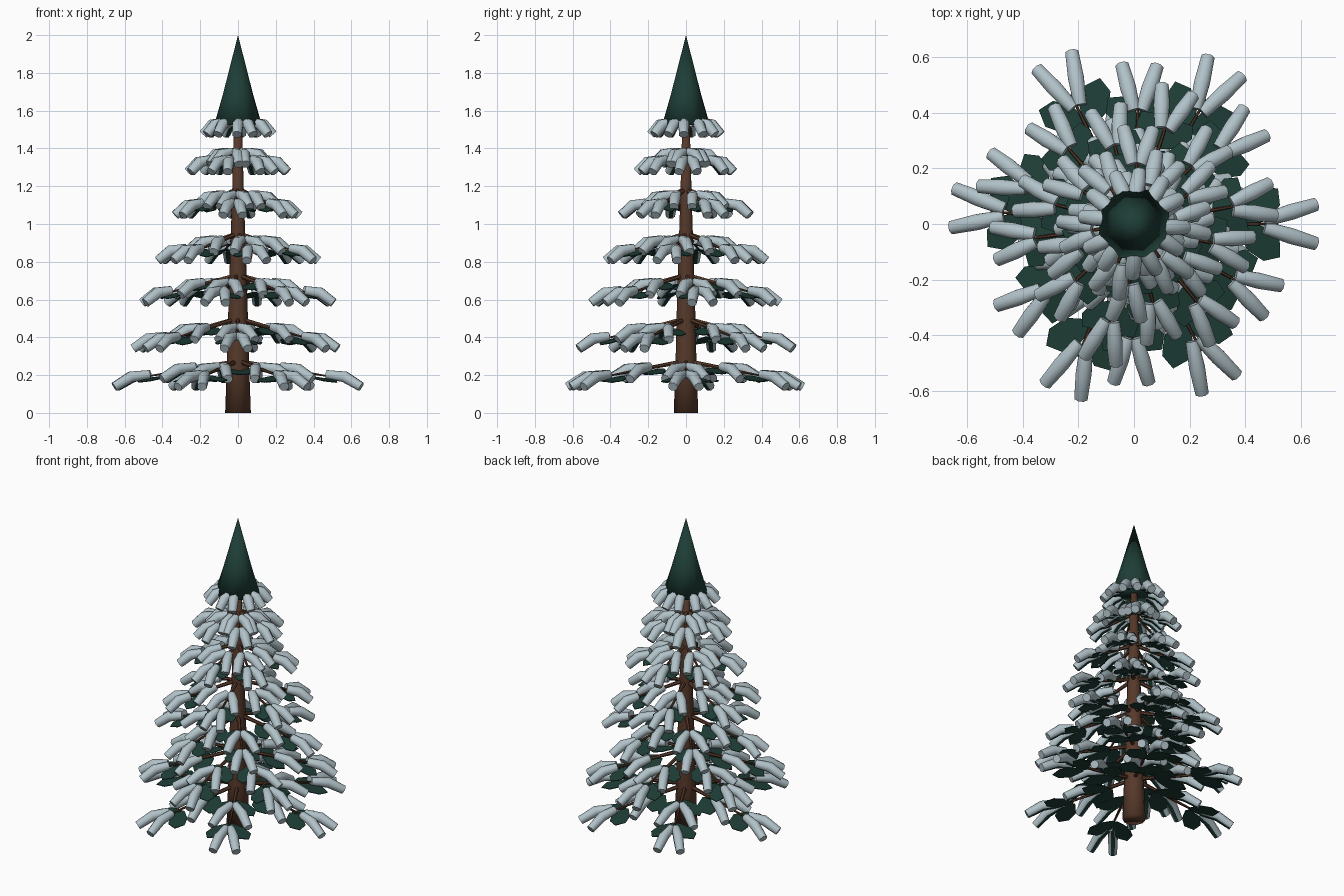
import bpy, bmesh, math, random
from mathutils import Vector

if "Cube" in bpy.data.objects:
    bpy.data.objects.remove(bpy.data.objects["Cube"])

random.seed(4)
UP = Vector((0, 0, 1))


def material(name, rgb):
    m = bpy.data.materials.new(name)
    m.diffuse_color = (*rgb, 1)
    m.use_nodes = True
    m.node_tree.nodes["Principled BSDF"].inputs["Base Color"].default_value = m.diffuse_color
    return m


BARK = material("bark brown", (0.095, 0.041, 0.023))
GREEN = material("needle green", (0.013, 0.047, 0.037))
SNOW = material("snow", (0.44, 0.54, 0.58))


def tube(bm, pts, radii, sides, under=0):
    """Sweep a ring along points; the lowest strip gets material 'under'."""
    rings = []
    for i, p in enumerate(pts):
        t = (pts[min(i + 1, len(pts) - 1)] - pts[max(i - 1, 0)]).normalized()
        ref = UP if abs(t.z) < 0.95 else Vector((0, 1, 0))
        side = t.cross(ref).normalized()
        up = side.cross(t)
        ring = []
        for k in range(sides):
            a = math.tau * (k - .5) / sides - math.pi / 2
            ring.append(bm.verts.new(p + radii[i] * (side * math.cos(a) + up * math.sin(a))))
        rings.append(ring)
    for a, b in zip(rings, rings[1:]):
        for k in range(sides):
            n = (k + 1) % sides
            f = bm.faces.new((a[k], a[n], b[n], b[k]))
            if k == 0:
                f.material_index = under
    bm.faces.new(rings[0])
    bm.faces.new(rings[-1])


def finish(bm, name, mats, smooth=None):
    bmesh.ops.recalc_face_normals(bm, faces=bm.faces)
    me = bpy.data.meshes.new(name)
    bm.to_mesh(me)
    bm.free()
    for m in mats:
        me.materials.append(m)
    ob = bpy.data.objects.new(name, me)
    bpy.context.collection.objects.link(ob)
    if smooth:
        bpy.ops.object.select_all(action='DESELECT')
        ob.select_set(True)
        bpy.context.view_layer.objects.active = ob
        bpy.ops.object.shade_smooth_by_angle(angle=math.radians(smooth))
    return ob


# trunk, softly shaded right over its foot
bm = bmesh.new()
prof = [(0, .068), (.28, .058), (.6, .05), (1.1, .033), (1.62, .018)]
tube(bm, [Vector((0, 0, z)) for z, r in prof], [r for z, r in prof], 10)
finish(bm, "trunk", [BARK], 180)

# crown cone, softly shaded over its rim
bm = bmesh.new()
rings = []
for z, r in ((1.525, .134), (1.69, .084)):
    rings.append([bm.verts.new((r * math.cos(math.tau * k / 8 + .35),
                                r * math.sin(math.tau * k / 8 + .35), z)) for k in range(8)])
tip = bm.verts.new((0, 0, 2))
for k in range(8):
    n = (k + 1) % 8
    bm.faces.new((rings[0][k], rings[0][n], rings[1][n], rings[1][k]))
    bm.faces.new((rings[1][k], rings[1][n], tip))
bm.faces.new(rings[0])
finish(bm, "crown", [GREEN], 180)


def even(off):
    return [off + 60 * k + random.uniform(-4, 4) for k in range(6)]


# tiers: root height, slope, tip radius, spray length, snow pair radii, branch angles
TIERS = [
    (.275, .17, .67, .19, (.47, .23), [0, 60, 116, 175, 247, 298]),
    (.50, .25, .58, .165, (.41, .22), [88, 40, 331, 269, 217, 160]),
    (.73, .25, .51, .15, (.36, .19), [10, 72, 131, 188, 256, 309]),
    (.95, .30, .43, .14, (.29, .14), even(47)),
    (1.185, .38, .345, .13, (.215, .10), even(25)),
    (1.40, .45, .265, .115, (.15, .06), even(5)),
    (1.565, .40, .185, .10, (.085,), even(40)),
]

twigs, snow, leaves = bmesh.new(), bmesh.new(), bmesh.new()
for root, slope, reach, length, pairs, angles in TIERS:
    for deg in angles:
        a = math.radians(deg)
        out = Vector((math.cos(a), math.sin(a), 0))
        lat = Vector((-out.y, out.x, 0))

        def on_twig(r):
            return out * r + UP * (root - slope * r)

        # bare twig
        end = pairs[0] + length * .25
        tube(twigs, [on_twig(.01), on_twig(end * .6), on_twig(end)], [.013, .008, .004], 6)

        for j, r in enumerate(pairs):
            for s in (-1, 1):
                # bent snow roll over a needle spray
                ang = math.radians(17 if j == 0 else 30) * s
                d = out * math.cos(ang) + lat * math.sin(ang)
                p = on_twig(r) + lat * s * .014 + UP * .008
                pts = [p, p + d * length * .52 - UP * .012, p + d * length - UP * .065]
                tube(snow, pts, [.025, .031, .026], 8, 1)

                # flat needle fan beside the twig
                if reach < .3 or (reach < .45 and j):
                    continue
                ang = math.radians(42) * s
                d = (out * math.cos(ang) + lat * math.sin(ang) - UP * slope).normalized()
                w = (-out * math.sin(ang) + lat * math.cos(ang)).normalized()
                c = on_twig(r - length * .45) - UP * .015
                L, W = length * .94, length * .29
                leaves.faces.new([leaves.verts.new(c + d * L * u + w * W * v) for u, v in
                                  ((.02, -.25), (.45, -1), (.85, -.8), (1.05, .1), (.8, .95), (.4, .9), (.02, .25))])

finish(twigs, "branches", [BARK], 50)
finish(snow, "snow_rolls", [SNOW, GREEN], 50)
fans = finish(leaves, "needle_fans", [GREEN])
mod = fans.modifiers.new("thickness", 'SOLIDIFY')
mod.thickness = .004
